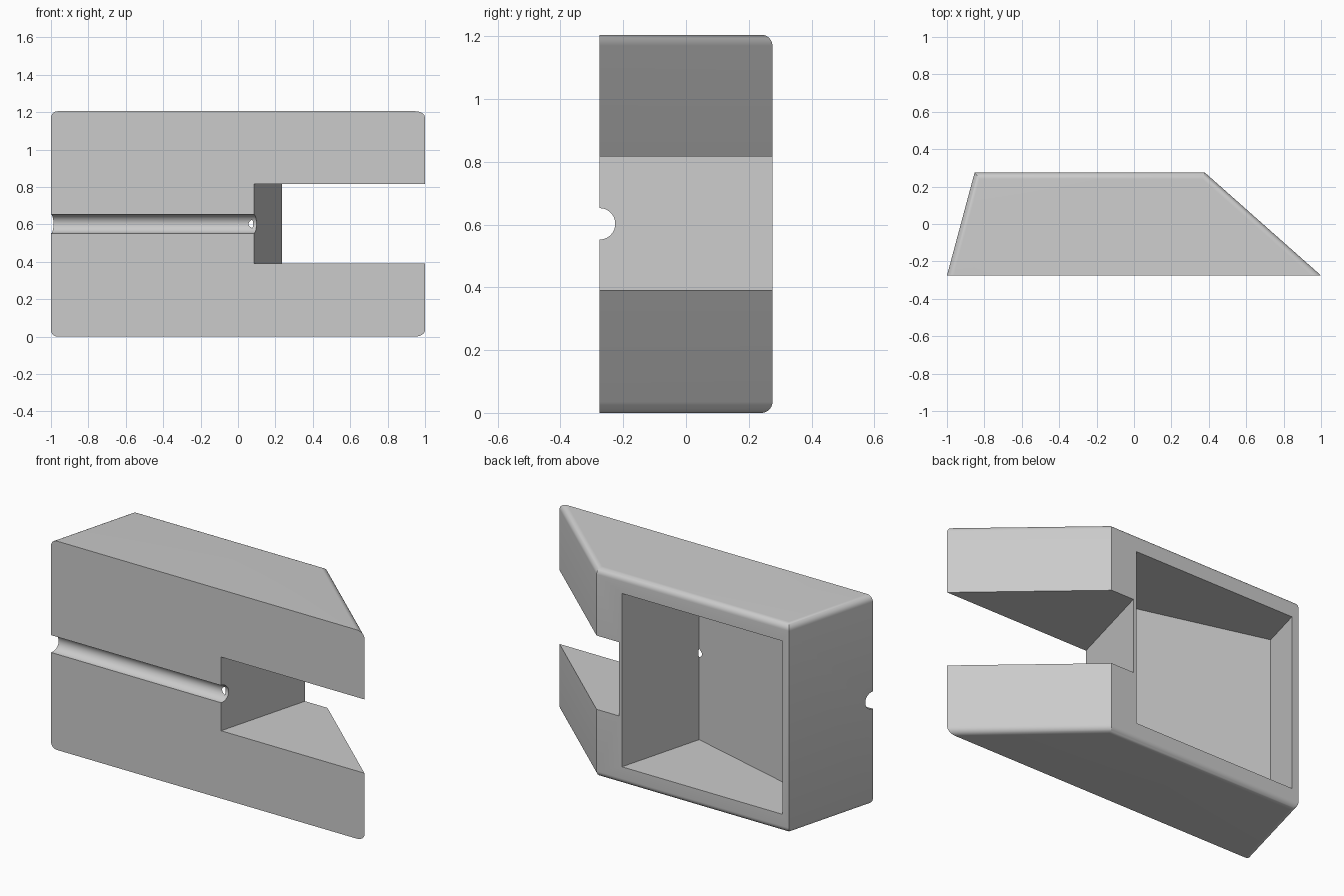
import bpy, bmesh, math
from mathutils import Vector

cube = bpy.data.objects.get("Cube")
if cube:
    bpy.data.objects.remove(cube, do_unlink=True)

HEIGHT, HALF_DEPTH = 1.205, 0.2755
MID = HEIGHT / 2
LEAN = 0.272           # sideways lean of the end walls per unit of depth
ROUND = 0.035


def prism(name, outline, z0, z1, rounding=0):
    """Upright prism; rounds the rims except those along the front face."""
    bm = bmesh.new()
    base = bm.faces.new([bm.verts.new((x, y, z0)) for x, y in outline])
    top = bmesh.ops.extrude_face_region(bm, geom=[base])["geom"]
    bmesh.ops.translate(bm, vec=(0, 0, z1 - z0),
                        verts=[g for g in top if isinstance(g, bmesh.types.BMVert)])
    bmesh.ops.recalc_face_normals(bm, faces=bm.faces)
    if rounding:
        rims = [e for e in bm.edges
                if abs(e.verts[0].co.z - e.verts[1].co.z) < 1e-4
                and max(v.co.y for v in e.verts) > 0]
        bmesh.ops.bevel(bm, geom=rims, offset=rounding, segments=8,
                        profile=0.5, affect='EDGES', clamp_overlap=True)
    mesh = bpy.data.meshes.new(name)
    bm.to_mesh(mesh)
    bm.free()
    obj = bpy.data.objects.new(name, mesh)
    bpy.context.collection.objects.link(obj)
    return obj


def cut(target, cutter):
    """Subtract the cutter from the target and discard it."""
    cutter.hide_render = True
    mod = target.modifiers.new("cut", 'BOOLEAN')
    mod.operation, mod.solver, mod.object = 'DIFFERENCE', 'EXACT', cutter
    bpy.context.view_layer.objects.active = target
    bpy.ops.object.modifier_apply(modifier=mod.name)
    bpy.data.objects.remove(cutter, do_unlink=True)


# Block with slanted ends
block = prism("slotted_block",
              [(-1, -HALF_DEPTH), (1, -HALF_DEPTH), (0.378, HALF_DEPTH), (-0.852, HALF_DEPTH)],
              0, HEIGHT, ROUND)

# Open slot at the pointed end, with a leaning inner wall
reach = 0.4
slot_x = 0.16
cut(block, prism("slot_cutter",
                 [(slot_x - LEAN * reach, -reach), (1.2, -reach),
                  (1.2, reach), (slot_x + LEAN * reach, reach)], 0.391, 0.8166))

# Tilted rectangular pocket in the back
inward = Vector((LEAN, 1))
along = Vector((-1, LEAN))
deep = Vector((0.078, -0.2315))
shallow = deep + along * 0.955
cut(block, prism("pocket_cutter",
                 [deep, deep + inward * 0.8, shallow + inward * 0.8, shallow],
                 MID - 0.5, MID + 0.5))

# Half-round groove along the front, running into the slot
bpy.ops.mesh.primitive_cylinder_add(vertices=64, radius=0.05, depth=1.4,
                                    location=(-0.5, -HALF_DEPTH, MID),
                                    rotation=(0, math.pi / 2, 0))
cut(block, bpy.context.object)

# Colour and shading
grey = bpy.data.materials.new("plain_grey")
grey.use_nodes = True
colour = (0.6, 0.6, 0.6, 1)
grey.diffuse_color = colour
grey.node_tree.nodes["Principled BSDF"].inputs["Base Color"].default_value = colour
block.data.materials.clear()
block.data.materials.append(grey)
for face in block.data.polygons:
    face.material_index = 0

bpy.ops.object.select_all(action='DESELECT')
block.select_set(True)
bpy.context.view_layer.objects.active = block
bpy.ops.object.shade_smooth_by_angle(angle=math.radians(25))
